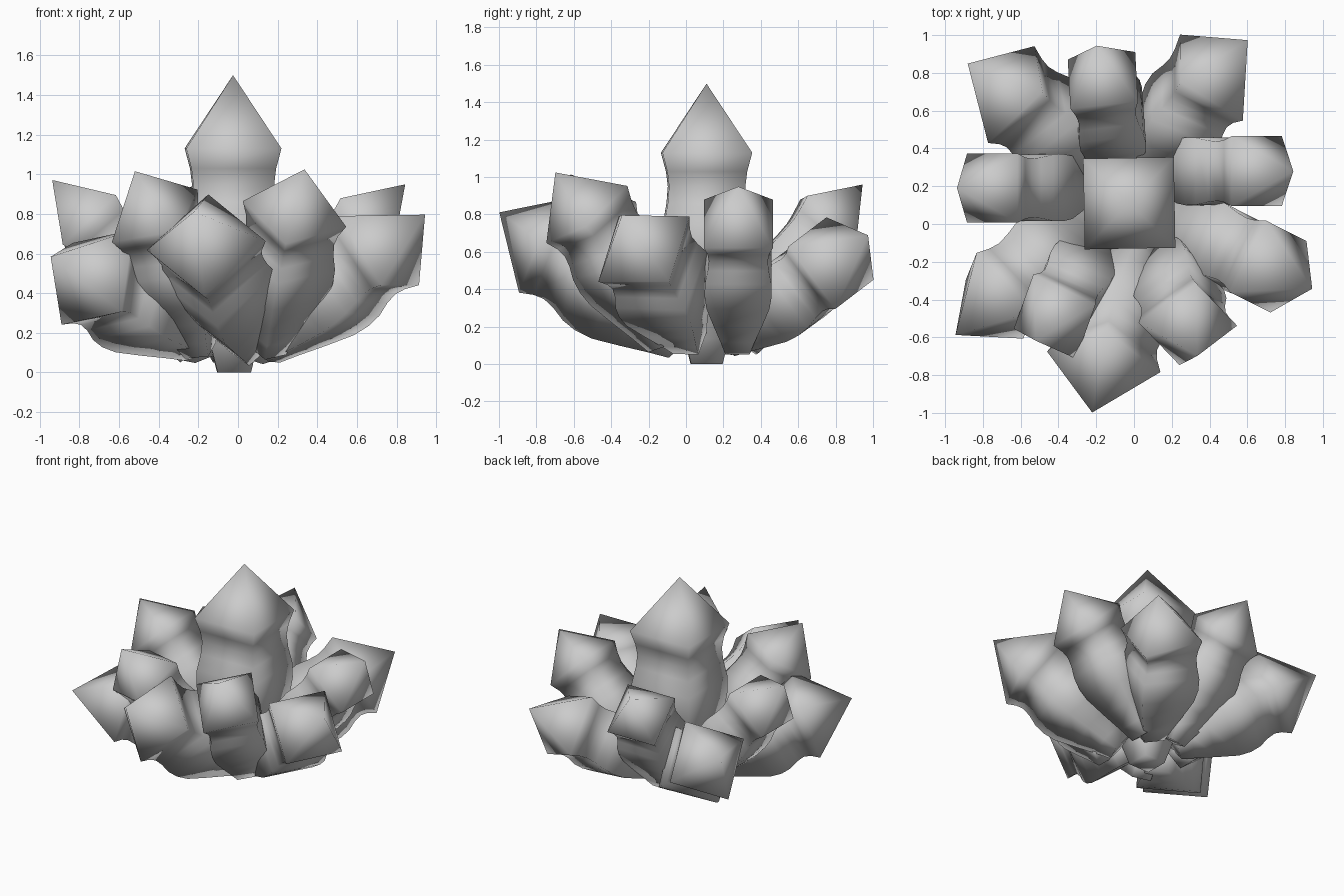
import bpy, bmesh, math
from mathutils import Vector

if "Cube" in bpy.data.objects:
    bpy.data.objects.remove(bpy.data.objects["Cube"])

# stem profile: (position along stem, half-width relative to the shoulder)
PROFILE = [(0, .35), (.12, .49), (.28, .70), (.45, .91), (.56, .97), (.66, .96),
           (.76, .88), (.84, .85), (.91, .89), (1, 1)]


def petal(name, base, shoulder, direction, half, roll, tip=1.5):
    """Four-sided petal: swelling stem, square shoulder and pyramid tip."""
    base, c, d = Vector(base), Vector(shoulder), Vector(direction).normalized()
    right = Vector((0, 0, 1)).cross(d).normalized()
    length = (c - base).length
    p1 = base + (c - base) * .33
    p2 = c - d * length * .33
    bm = bmesh.new()
    rings = []
    for t, k in PROFILE:
        s = 1 - t
        p = base * s**3 + p1 * (3 * s * s * t) + p2 * (3 * s * t * t) + c * t**3
        tan = (p1 - base) * (s * s) + (p2 - p1) * (2 * s * t) + (c - p2) * (t * t)
        tan.normalize()
        r = (right - tan * right.dot(tan)).normalized()
        u = tan.cross(r)
        ring = []
        for i in range(4):
            a = math.radians(roll + 45 + 90 * i)
            ring.append(bm.verts.new(p + (r * math.cos(a) + u * math.sin(a)) * half * k * math.sqrt(2)))
        rings.append(ring)
    for lo, hi in zip(rings, rings[1:]):
        for i in range(4):
            j = (i + 1) % 4
            bm.faces.new((lo[i], lo[j], hi[j], hi[i]))
    apex = bm.verts.new(c + d * half * tip)
    for i in range(4):
        bm.faces.new((rings[-1][i], rings[-1][(i + 1) % 4], apex))
    bm.faces.new(rings[0][::-1])
    bmesh.ops.recalc_face_normals(bm, faces=bm.faces)
    me = bpy.data.meshes.new(name)
    bm.to_mesh(me)
    bm.free()
    ob = bpy.data.objects.new(name, me)
    bpy.context.collection.objects.link(ob)
    bpy.ops.object.select_all(action='DESELECT')
    ob.select_set(True)
    bpy.context.view_layer.objects.active = ob
    bpy.ops.object.shade_smooth_by_angle(angle=math.radians(120))


# upright middle petal
petal("center_petal", (-.02, .11, 0), (-.025, .11, 1.13), (0, -.001, 1), .24, 1, 1.54)

# outer petals: name, base, shoulder centre, pointing direction, half-width, roll
OUTER = [
    ("right_petal", (.14, .275, .09), (.65, .28, .75), (.70, .0, .72), .185, 0),
    ("right_front_petal", (.14, .02, .11), (.71, -.225, .615), (.735, -.37, .57), .212, 0),
    ("front_petal", (.06, -.03, .12), (-.16, -.73, .64), (-.19, -.83, .53), .216, 50),
    ("front_right_petal", (.15, -.12, .11), (.285, -.53, .80), (.18, -.60, .80), .19, 22),
    ("front_left_petal", (-.19, -.12, .11), (-.42, -.49, .79), (-.36, -.46, .81), .185, 15),
    ("left_front_petal", (-.20, .01, .14), (-.71, -.38, .48), (-.68, -.60, .30), .22, 9),
    ("left_petal", (-.24, .20, .09), (-.75, .19, .77), (-.68, .0, .73), .183, 0),
    ("back_left_petal", (-.15, .24, .13), (-.65, .685, .53), (-.73, .52, .46), .212, -24),
    ("back_petal", (-.06, .33, .09), (-.165, .76, .765), (-.12, .68, .72), .18, -5),
    ("back_right_petal", (.06, .24, .12), (.41, .775, .54), (.62, .64, .48), .209, 25),
]
for spec in OUTER:
    petal(*spec)
